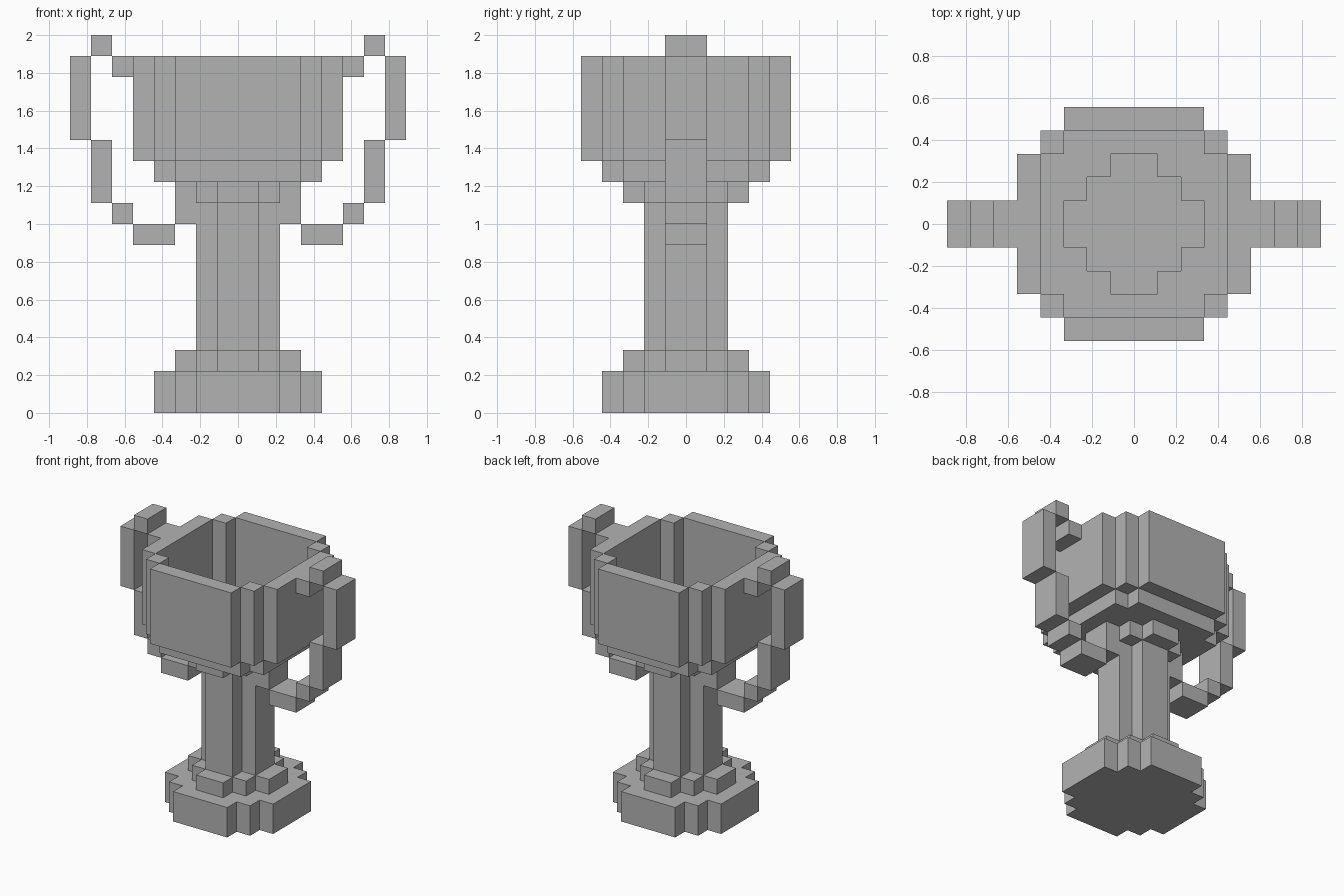
import bpy
import bmesh
from math import radians
from mathutils import Vector

UNIT = 1 / 9  # edge length of one block

if "Cube" in bpy.data.objects:
    bpy.data.objects.remove(bpy.data.objects["Cube"], do_unlink=True)

grey = bpy.data.materials.new("trophy grey")
grey.use_nodes = True
colour = (0.45, 0.45, 0.45, 1)
grey.diffuse_color = colour
grey.node_tree.nodes["Principled BSDF"].inputs["Base Color"].default_value = colour


def block(x, y, z):
    """Grid cells filling a box given as (low, high) ranges."""
    return {(i, j, k) for i in range(*x) for j in range(*y) for k in range(*z)}


def disc(steps, z):
    """Blocky round layer: a union of centred rectangles of half sizes."""
    return set().union(*(block((-a, a), (-b, b), z) for a, b in steps))


def mirror(cells):
    return {(-1 - i, j, k) for i, j, k in cells}


# Blocky circles, from small to large
TINY = [(2, 1), (1, 2)]
SMALL = [(3, 1), (2, 2), (1, 3)]
MEDIUM = [(4, 2), (3, 3), (2, 4)]
INNER = [(4, 3), (3, 4)]
OUTER = [(5, 3), (4, 4), (3, 5)]

# One handle, as (x range, z range) from the stem round to the curled tip
HANDLE = [((2, 3), (9, 10)), ((3, 5), (8, 9)), ((5, 6), (9, 10)),
          ((6, 7), (10, 13)), ((7, 8), (13, 17)), ((6, 7), (17, 18)),
          ((5, 6), (16, 17))]
handle = set().union(*(block(x, (-1, 1), z) for x, z in HANDLE))

parts = {
    "base": disc(MEDIUM, (0, 2)),
    "base_step": disc(SMALL, (2, 3)),
    "stem": disc(TINY, (3, 10)),
    "cup_floor": disc(SMALL, (10, 11)),
    "cup_lower_ring": disc(INNER, (11, 12)) - disc(SMALL, (11, 12)),
    "cup_wall": disc(OUTER, (12, 17)) - disc(INNER, (12, 17)),
    "left_handle": handle,
    "right_handle": mirror(handle),
}
filled = set().union(*parts.values())


def build(name, cells):
    """Skin the exposed sides of the cells and merge the flat areas."""
    bm = bmesh.new()
    corners = {}

    def corner(point):
        key = tuple(round(c) for c in point)
        if key not in corners:
            corners[key] = bm.verts.new(Vector(key) * UNIT)
        return corners[key]

    for cell in sorted(cells):
        centre = Vector(cell) + Vector((0.5, 0.5, 0.5))
        for axis in range(3):
            for sign in (-1, 1):
                normal = Vector((0, 0, 0))
                normal[axis] = sign
                if tuple(round(c) for c in Vector(cell) + normal) in filled:
                    continue
                u = Vector((0, 0, 0))
                u[(axis + 1) % 3] = 1
                v = normal.cross(u)
                ring = (-u - v, u - v, u + v, v - u)
                bm.faces.new([corner(centre + (normal + r) / 2) for r in ring])

    bmesh.ops.dissolve_limit(bm, angle_limit=radians(1),
                             verts=bm.verts[:], edges=bm.edges[:])
    mesh = bpy.data.meshes.new(name)
    bm.to_mesh(mesh)
    bm.free()
    mesh.materials.append(grey)
    bpy.context.collection.objects.link(bpy.data.objects.new(name, mesh))


for part_name, part_cells in parts.items():
    build(part_name, part_cells)
